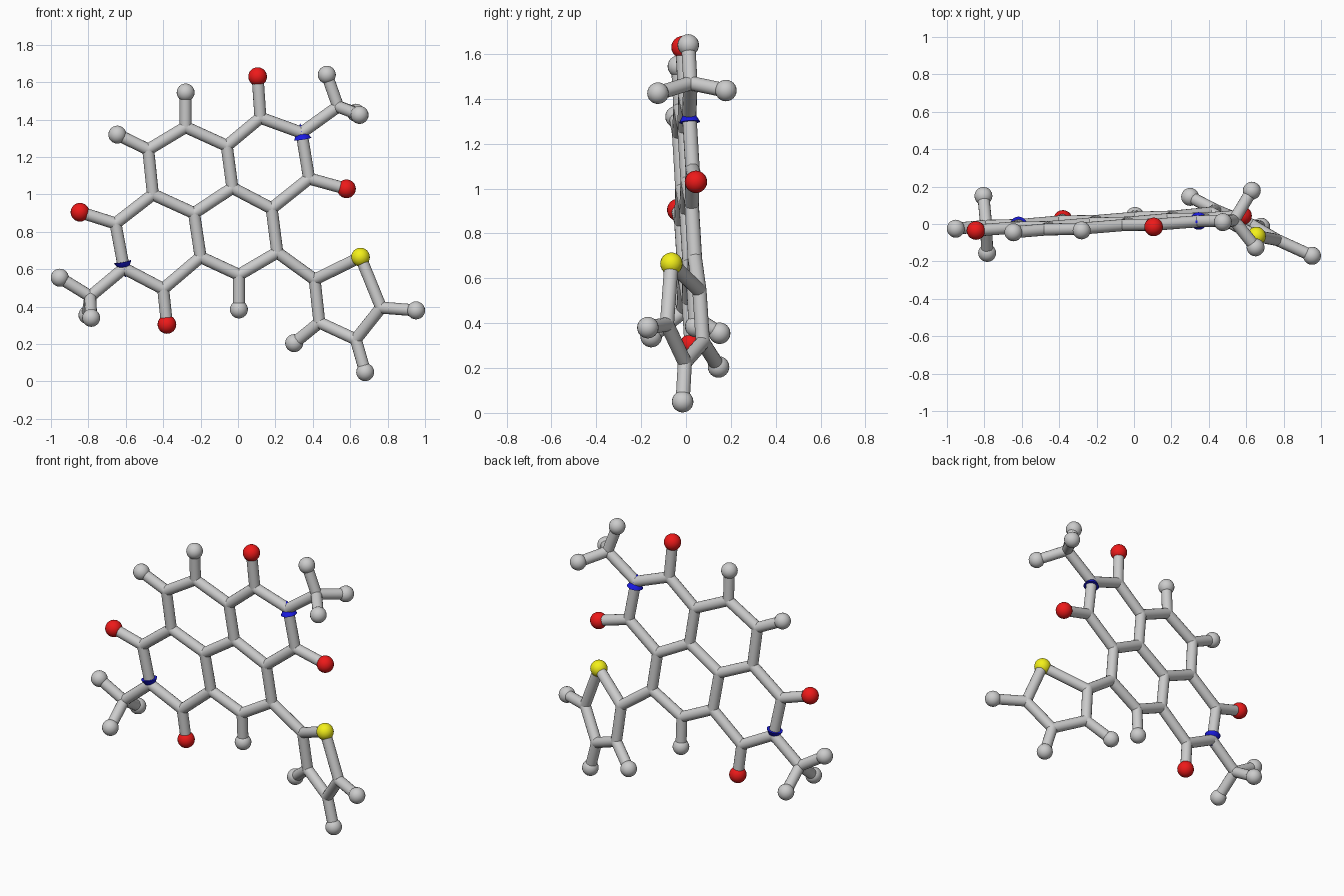
import bpy
from mathutils import Vector

if "Cube" in bpy.data.objects:
    bpy.data.objects.remove(bpy.data.objects["Cube"])

BOND_R, BALL_R = 0.032, 0.048


def plane(x, z):
    """Point on the slightly tilted plane of the fused rings."""
    return Vector((x, 0.063 + 0.06 * x - 0.052 * z, z))


def material(name, rgb):
    m = bpy.data.materials.new(name)
    m.diffuse_color = (*rgb, 1)
    m.use_nodes = True
    m.node_tree.nodes["Principled BSDF"].inputs["Base Color"].default_value = m.diffuse_color
    return m


red = material("red", (0.85, 0.01, 0.01))
blue = material("blue", (0.01, 0.01, 0.75))
yellow = material("yellow", (0.9, 0.87, 0.01))


def finish(name, mat=None):
    ob = bpy.context.object
    ob.name = name
    if mat:
        ob.data.materials.append(mat)
    bpy.ops.object.shade_smooth_by_angle()
    return ob


def ball(name, p, r=BALL_R, mat=None):
    bpy.ops.mesh.primitive_uv_sphere_add(segments=20, ring_count=12, radius=r, location=p)
    return finish(name, mat)


def rod(name, a, b):
    d = b - a
    bpy.ops.mesh.primitive_cylinder_add(vertices=16, radius=BOND_R, depth=d.length, location=(a + b) / 2)
    bpy.context.object.rotation_euler = d.to_track_quat('Z', 'Y').to_euler()
    return finish(name)


def cone(name, base, tip, mat):
    d = tip - base
    bpy.ops.mesh.primitive_cone_add(vertices=20, radius1=0.047, radius2=0, depth=d.length, location=(base + tip) / 2)
    bpy.context.object.rotation_euler = d.to_track_quat('Z', 'Y').to_euler()
    return finish(name, mat)


# Flat fused-ring joints
P = {k: plane(*v) for k, v in dict(
    a=(.12, 1.41), n1=(.34, 1.33), b=(.38, 1.085), c=(.18, .925), d=(-.03, 1.035), e=(-.06, 1.26),
    p=(-.28, 1.36), q=(-.48, 1.24), f=(-.455, 1.0), g=(-.235, .9), h=(-.20, .665), i=(.005, .57),
    j=(.21, .69), k=(-.655, .845), n2=(-.61, .605), l=(-.40, .495),
    o1=(.105, 1.63), o2=(.58, 1.03), o3=(-.845, .905), o4=(-.38, .305),
    h1=(-.28, 1.545), h2=(-.645, 1.32), h3=(.005, .385)).items()}
# Five-sided ring and the two end groups, which leave the plane
P.update({k: Vector(v) for k, v in dict(
    t1=(.41, .06, .545), s=(.655, -.065, .665), t2=(.765, -.085, .395), t3=(.63, -.005, .225),
    t4=(.435, .075, .315), h4=(.952, -.17, .38), h5=(.68, -.015, .05), h6=(.30, .145, .205),
    m1=(.535, .02, 1.47), h7=(.475, .01, 1.64), h8=(.65, -.125, 1.425), h9=(.63, .178, 1.437),
    m2=(-.79, -.01, .455), h10=(-.953, -.025, .555), h11=(-.785, -.155, .34),
    h12=(-.805, .15, .355)).items()})

# Bonds as chains of joints
chains = ["a n1 b c d e a", "e p q f g d", "g h i j c", "f k n2 l h",
          "a o1", "b o2", "k o3", "l o4", "p h1", "q h2", "i h3",
          "j t1 s t2 t3 t4 t1", "t2 h4", "t3 h5", "t4 h6",
          "n1 m1 h7", "m1 h8", "m1 h9", "n2 m2 h10", "m2 h11", "m2 h12"]
for chain in chains:
    names = chain.split()
    for u, v in zip(names, names[1:]):
        rod(f"bond_{u}_{v}", P[u], P[v])

# Atoms: balls on the ends, small joint balls in the rings
for k, p in P.items():
    if k[0] == 'o':
        ball("oxygen_" + k, p, 0.05, red)
    elif k == 's':
        ball("sulfur", p, 0.05, yellow)
    elif k[0] == 'h' and len(k) > 1:
        ball("hydrogen_" + k, p)
    else:
        ball("joint_" + k, p, BOND_R)

# Blue cone-shaped nitrogen markers
for n, toward in (("n1", "b"), ("n2", "k")):
    d = (P[toward] - P[n]).normalized()
    cone("nitrogen_" + n, P[n] + d * 0.035, P[n] - d * 0.05, blue)
    bpy.data.objects["joint_" + n].data.materials.append(blue)
